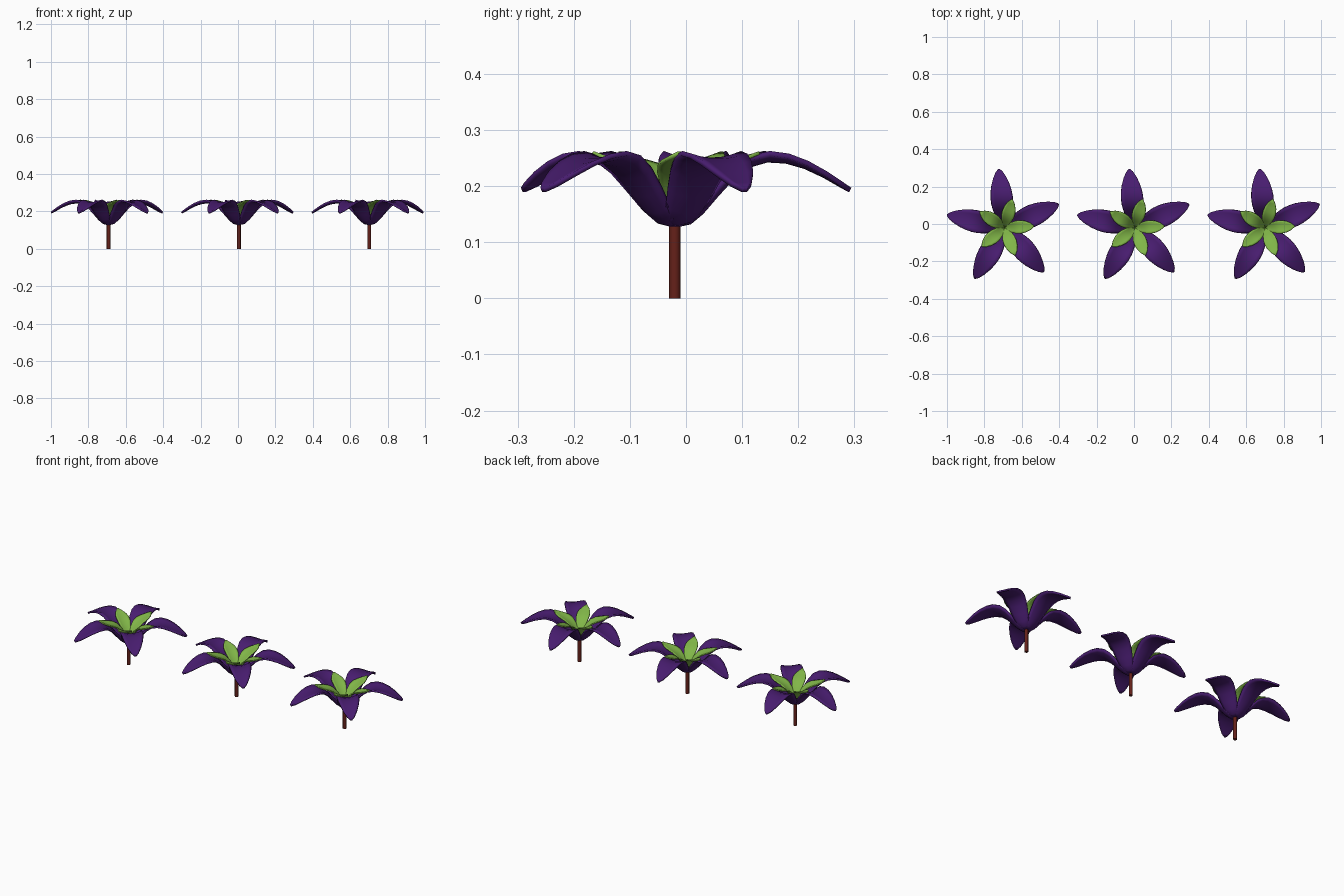
import bpy, bmesh
from math import radians

if "Cube" in bpy.data.objects:
    bpy.data.objects.remove(bpy.data.objects["Cube"])

def material(name, rgb):
    m = bpy.data.materials.new(name)
    m.diffuse_color = (*rgb, 1)
    m.use_nodes = True
    m.node_tree.nodes["Principled BSDF"].inputs["Base Color"].default_value = m.diffuse_color
    return m

PURPLE = material("purple", (0.065, 0.012, 0.16))
GREEN = material("green", (0.22, 0.47, 0.065))
RED = material("stem_red", (0.13, 0.015, 0.01))

# Petal rows: radius, height of the midrib, half width
OUTER = [(0.0, 0.135, 0.016), (0.025, 0.14, 0.027), (0.045, 0.157, 0.036),
         (0.07, 0.186, 0.044), (0.10, 0.219, 0.051), (0.13, 0.241, 0.056),
         (0.165, 0.251, 0.057), (0.20, 0.249, 0.054), (0.235, 0.239, 0.047),
         (0.27, 0.223, 0.035), (0.30, 0.206, 0.019), (0.316, 0.197, 0.004)]
INNER = [(0.0, 0.155, 0.01), (0.015, 0.17, 0.018), (0.035, 0.198, 0.026),
         (0.06, 0.222, 0.033), (0.085, 0.235, 0.034), (0.11, 0.243, 0.030),
         (0.135, 0.252, 0.019), (0.155, 0.262, 0.003)]

def petal_mesh(name, rows, cup, mat, cols=6):
    """Leaf-shaped strip along +x, its sides curled up by cup."""
    bm = bmesh.new()
    grid = []
    for i, (r, z, w) in enumerate(rows):
        curl = cup * (1 - i / (len(rows) - 1))
        ts = [2 * j / cols - 1 for j in range(cols + 1)]
        grid.append([bm.verts.new((r, t * w, z + curl * t * t * w)) for t in ts])
    for a, b in zip(grid, grid[1:]):
        for j in range(cols):
            f = bm.faces.new((a[j], b[j], b[j + 1], a[j + 1]))
            f.smooth = True
    me = bpy.data.meshes.new(name)
    bm.to_mesh(me)
    bm.free()
    me.materials.append(mat)
    return me

def ring(name, me, x, y, start, thickness):
    """Five copies of a petal around the flower axis."""
    for k in range(5):
        ob = bpy.data.objects.new(f"{name}_{k + 1}", me)
        bpy.context.collection.objects.link(ob)
        ob.location = (x, y, 0)
        ob.rotation_euler.z = radians(start + 72 * k)
        s = ob.modifiers.new("thickness", 'SOLIDIFY')
        s.thickness = thickness
        s.offset = -1
        bpy.ops.object.select_all(action='DESELECT')
        ob.select_set(True)
        bpy.context.view_layer.objects.active = ob

outer = petal_mesh("outer_petal", OUTER, 0.45, PURPLE)
inner = petal_mesh("inner_petal", INNER, 0.4, GREEN)

# Three identical flowers in a row
for n, x in zip(("left", "middle", "right"), (-0.692, 0.005, 0.702)):
    y = -0.02
    bpy.ops.mesh.primitive_cylinder_add(vertices=12, radius=0.01, depth=0.135,
                                        location=(x, y, 0.0675))
    stem = bpy.context.object
    stem.name = f"{n}_stem"
    stem.data.materials.append(RED)
    bpy.ops.object.shade_smooth_by_angle(angle=radians(40))
    ring(f"{n}_outer_petal", outer, x, y, 95.5, 0.009)
    ring(f"{n}_inner_petal", inner, x, y, 75, 0.006)
